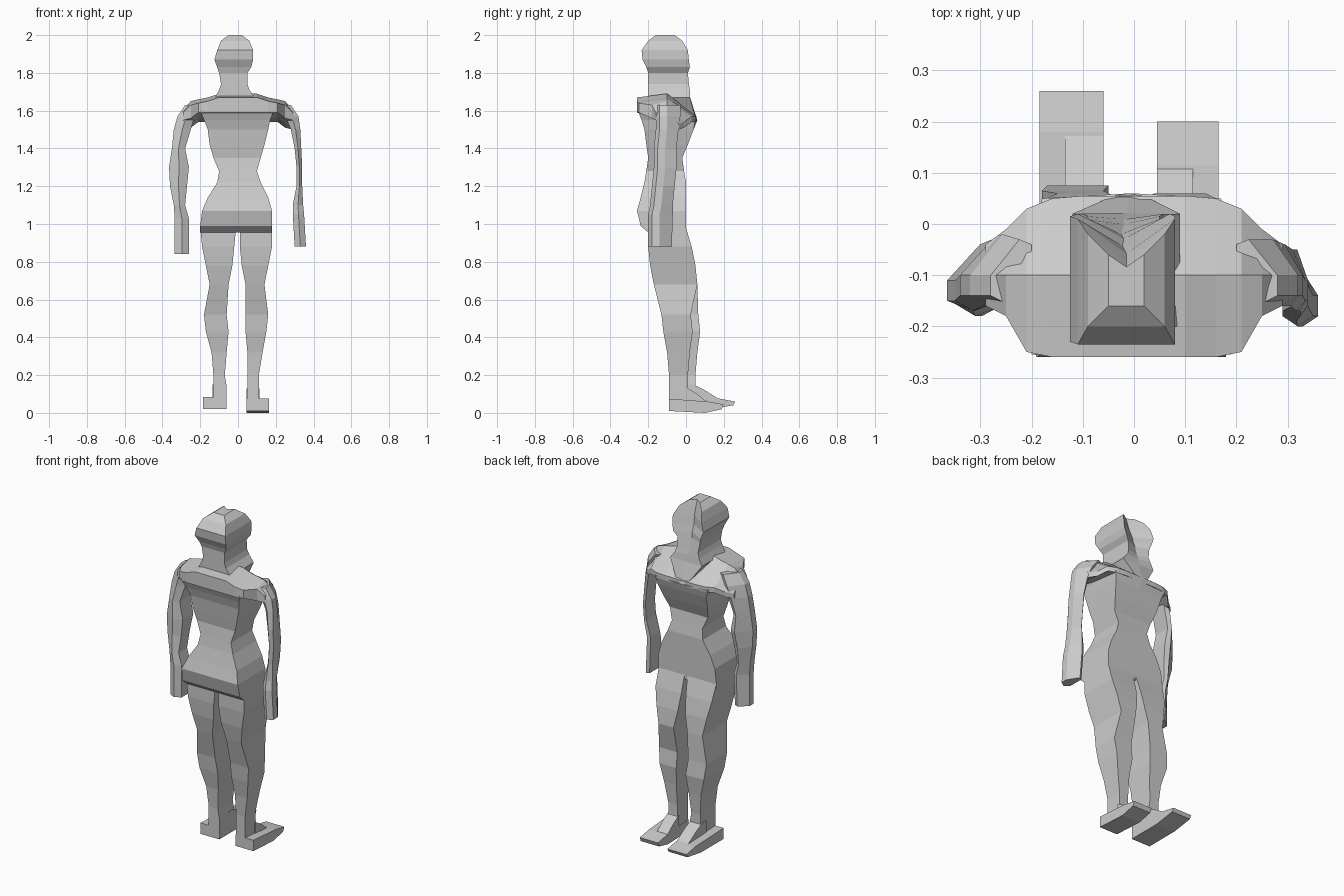
import bpy
import bmesh

default_cube = bpy.data.objects.get("Cube")
if default_cube:
    bpy.data.objects.remove(default_cube, do_unlink=True)


def make_material(name, color):
    material = bpy.data.materials.new(name)
    material.use_nodes = True
    material.diffuse_color = color
    shader = next(n for n in material.node_tree.nodes if n.type == 'BSDF_PRINCIPLED')
    shader.inputs["Base Color"].default_value = color
    return material


GREY = make_material("plain grey", (0.6, 0.6, 0.6, 1))


def add_object(name, bm):
    """Recalculate normals and link the finished mesh with flat faces."""
    bmesh.ops.recalc_face_normals(bm, faces=bm.faces[:])
    mesh = bpy.data.meshes.new(name)
    bm.to_mesh(mesh)
    bm.free()
    mesh.materials.append(GREY)
    part = bpy.data.objects.new(name, mesh)
    bpy.context.collection.objects.link(part)
    return part


def bridge_rings(name, rings):
    """Skin a stack of point rings that all have the same length."""
    bm = bmesh.new()
    loops = [[bm.verts.new(point) for point in ring] for ring in rings]
    for lower, upper in zip(loops, loops[1:]):
        for i in range(len(lower)):
            j = (i + 1) % len(lower)
            bm.faces.new((lower[i], lower[j], upper[j], upper[i]))
    bm.faces.new(loops[0][::-1])
    bm.faces.new(loops[-1])
    return add_object(name, bm)


def box_ring(z, left, right, back, front, crease=0):
    """Rectangular section whose front is pushed out or in along the middle."""
    middle = (left + right) / 2
    return [(left, back, z), (right, back, z), (right, front, z),
            (middle, front + crease, z), (left, front, z)]


def arm_ring(z, inner, outer, back, front):
    """Diamond section with a ridge along the outside of the arm."""
    width = outer - inner
    return [(inner, back + .02, z), (inner + width / 2, back, z),
            (outer, back + .02, z), (outer, back + .06, z),
            (inner + width * .3, front, z), (inner, front - .01, z)]


def loft(name, rows, section=box_ring):
    return bridge_rings(name, [section(*row) for row in rows])


def extrude_profile(name, profile, left, right):
    """Sweep a side profile (y, z) across the width."""
    return bridge_rings(name, [[(x, y, z) for y, z in profile] for x in (left, right)])


# Torso: height, left, right, back, front, crease
loft("torso", [
    (.955, -.2, .18, -.2, 0),
    (.99, -.2, .18, -.24, 0),
    (1.07, -.19, .18, -.26, 0),
    (1.14, -.16, .16, -.24, 0),
    (1.22, -.11, .12, -.22, 0),
    (1.28, -.1, .1, -.21, -.01),
    (1.35, -.13, .12, -.2, -.02),
    (1.42, -.15, .14, -.21, .01),
    (1.5, -.16, .16, -.22, .04),
    (1.55, -.18, .17, -.235, .05, .01),
    (1.6, -.2, .19, -.255, -.02),
])


# Neck and head, with a straight fold from the crown down to the chest
def fold_depth(z):
    return .06 - .32 * (z - 1.55)


HEAD_ROWS = [
    (1.55, -.04, .02, -.2, .055),
    (1.67, -.12, .09, -.2, .02),
    (1.71, -.1, .06, -.2, .02),
    (1.74, -.09, .05, -.2, .015),
    (1.8, -.1, .05, -.2, .01),
    (1.83, -.11, .07, -.21, .02),
    (1.87, -.125, .08, -.23, .015),
    (1.92, -.11, .08, -.235, .01),
    (1.97, -.09, .06, -.2, -.02),
    (2, -.05, .02, -.16, -.06),
]
loft("head", [(*row, fold_depth(row[0]) - row[-1]) for row in HEAD_ROWS])

# Shoulder yoke: one bar across the chest that slopes down to the front
HALF_YOKE = [(.1, 1.59, 1.69, -.26, .055),
             (.16, 1.59, 1.67, -.26, .05),
             (.21, 1.59, 1.66, -.25, .03),
             (.25, 1.56, 1.65, -.18, -.01),
             (.29, 1.55, 1.61, -.16, -.04)]
bridge_rings("shoulders", [
    [(x, back, low), (x, back + .1, low - .03), (x, front, low - .05),
     (x, front, low - .02), (x, max(back, -.1) , high), (x, back, high - .02)]
    for x, low, high, back, front in
    [(-x, *rest) for x, *rest in reversed(HALF_YOKE)] + HALF_YOKE])

# Arms: height, inner, outer, back, front
loft("right_arm", [
    (.84, -.26, -.335, -.18, -.08),
    (1.03, -.26, -.335, -.18, -.07),
    (1.1, -.28, -.34, -.18, -.07),
    (1.2, -.27, -.36, -.17, -.06),
    (1.3, -.26, -.365, -.17, -.04),
    (1.4, -.28, -.35, -.17, -.04),
    (1.5, -.25, -.34, -.16, -.03),
    (1.57, -.23, -.32, -.16, -.02),
    (1.63, -.2, -.28, -.16, -.03),
], arm_ring)
loft("left_arm", [
    (.88, .3, .36, -.2, -.075),
    (1.05, .29, .35, -.2, -.07),
    (1.1, .29, .345, -.19, -.07),
    (1.2, .31, .34, -.18, -.06),
    (1.3, .31, .34, -.17, -.05),
    (1.4, .3, .335, -.17, -.05),
    (1.5, .28, .33, -.16, -.04),
    (1.57, .25, .32, -.16, -.03),
    (1.63, .2, .28, -.16, -.03),
], arm_ring)

# Legs: each row pairs a depth with the widths of both legs
LEG_DEPTHS = [(.05, -.09, .06), (.14, -.09, .05), (.2, -.09, .05),
              (.32, -.1, .06), (.43, -.12, .075), (.52, -.13, .065),
              (.68, -.17, .06), (.78, -.19, .05), (.88, -.2, .03),
              (.98, -.2, 0)]
LEG_WIDTHS = {
    "right_leg": [(-.13, -.06), (-.13, -.06), (-.13, -.07), (-.14, -.06),
                  (-.17, -.05), (-.18, -.06), (-.15, -.05), (-.17, -.03),
                  (-.19, -.02), (-.2, -.01)],
    "left_leg": [(.05, .11), (.05, .11), (.05, .11), (.05, .13),
                 (.04, .15), (.04, .16), (.04, .14), (.02, .16),
                 (.01, .18), (.01, .18)],
}
for name, widths in LEG_WIDTHS.items():
    setback = .04 if name == "left_leg" else 0
    loft(name, [(z, left, right, back, front - (setback if z < .6 else 0))
                for (z, back, front), (left, right) in zip(LEG_DEPTHS, widths)])

# Feet: low wedges, with a narrower instep rising to the ankle
extrude_profile("right_foot",
                [(-.09, .02), (.12, .02), (.25, .04), (.26, .06),
                 (.18, .075), (-.09, .085)], -.185, -.06)
extrude_profile("left_foot",
                [(-.09, .01), (.1, 0), (.19, .02), (.2, .045),
                 (.115, .06), (-.09, .075)], .045, .165)
extrude_profile("right_instep", [(0, .05), (.18, .07), (.1, .12), (.04, .15), (0, .15)],
                -.135, -.06)
extrude_profile("left_instep", [(0, .04), (.12, .05), (.06, .1), (.01, .13), (0, .13)],
                .045, .115)
